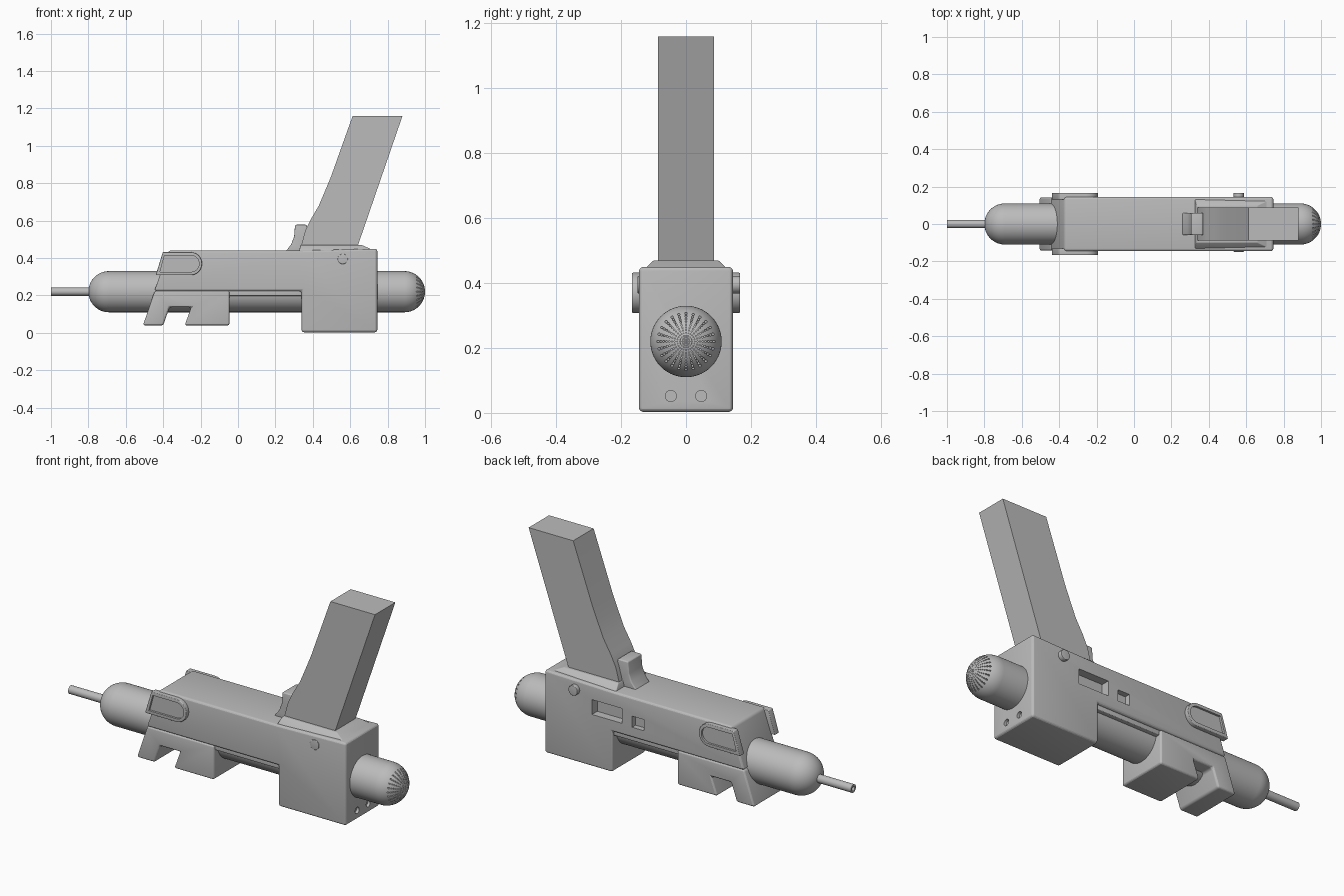
import bpy, bmesh, math
from mathutils import Matrix, Vector

if "Cube" in bpy.data.objects:
    bpy.data.objects.remove(bpy.data.objects["Cube"], do_unlink=True)

COLOUR = (0.5, 0.5, 0.5, 1)
grey = bpy.data.materials.new("plain_grey")
grey.use_nodes = True
grey.diffuse_color = COLOUR
grey.node_tree.nodes["Principled BSDF"].inputs["Base Color"].default_value = COLOUR


def add_prism(bm, pts, y0, y1):
    """Extrude a side profile (x, z) from y0 to y1."""
    face = bm.faces.new([bm.verts.new((x, y0, z)) for x, z in pts])
    res = bmesh.ops.extrude_face_region(bm, geom=[face])
    moved = [v for v in res["geom"] if isinstance(v, bmesh.types.BMVert)]
    bmesh.ops.translate(bm, verts=moved, vec=(0, y1 - y0, 0))


def add_rod(bm, centre, radius, depth, axis, sides=32):
    turn = Vector((0, 0, 1)).rotation_difference(Vector(axis)).to_matrix().to_4x4()
    bmesh.ops.create_cone(bm, cap_ends=True, segments=sides, radius1=radius, radius2=radius,
                          depth=depth, matrix=Matrix.Translation(centre) @ turn)


def box(x0, x1, z0, z1):
    return [(x0, z0), (x1, z0), (x1, z1), (x0, z1)]


def d_shape(x_low, x_high, x_round, z0, z1):
    """Straight edge at one end, half circle at the other."""
    r, zc = (z1 - z0) / 2, (z0 + z1) / 2
    s = 1 if x_round > x_low else -1
    arc = [(x_round - s * r + s * r * math.cos(a), zc + r * math.sin(a))
           for a in [math.pi * (i / 12 - 0.5) for i in range(13)]]
    return [(x_low, z0)] + arc + [(x_high, z1)]


def make(name, bm, bevel=0, cutter=None, angle=20):
    """Turn a bmesh into an object, bevel it, cut it and shade it."""
    bmesh.ops.recalc_face_normals(bm, faces=bm.faces)
    mesh = bpy.data.meshes.new(name)
    bm.to_mesh(mesh)
    bm.free()
    mesh.materials.append(grey)
    ob = bpy.data.objects.new(name, mesh)
    bpy.context.scene.collection.objects.link(ob)
    if bevel:
        mod = ob.modifiers.new("rounding", "BEVEL")
        mod.width, mod.segments, mod.limit_method = bevel, 4, "ANGLE"
        mod.angle_limit = math.radians(30)
    helper = None
    if cutter:
        helper = make(name + "_cutter", cutter)
        helper.hide_render = True
        mod = ob.modifiers.new("cut", "BOOLEAN")
        mod.operation, mod.solver, mod.object = "DIFFERENCE", "EXACT", helper
    if ob.modifiers:
        graph = bpy.context.evaluated_depsgraph_get()
        ob.data = bpy.data.meshes.new_from_object(ob.evaluated_get(graph))
        ob.data.name = name
        ob.modifiers.clear()
    if helper:
        bpy.data.objects.remove(helper, do_unlink=True)
    bpy.ops.object.select_all(action="DESELECT")
    ob.select_set(True)
    bpy.context.view_layer.objects.active = ob
    bpy.ops.object.shade_smooth_by_angle(angle=math.radians(angle))
    return ob


def prism(name, pts, y0, y1, bevel=0, cutter=None):
    bm = bmesh.new()
    add_prism(bm, pts, y0, y1)
    return make(name, bm, bevel, cutter)


AXIS_Z, R = 0.22, 0.11

# Round-ended barrel with a speckled grille at its rear
bm = bmesh.new()
arc = [math.pi / 2 * i / 14 for i in range(15)]
profile = [(-0.69 - R * math.cos(a), R * math.sin(a)) for a in arc]
profile += [(0.89 + R * math.cos(a), R * math.sin(a)) for a in reversed(arc)]
verts = [bm.verts.new((x, 0, AXIS_Z + r)) for x, r in profile]
edges = [bm.edges.new(pair) for pair in zip(verts, verts[1:])]
bmesh.ops.spin(bm, geom=verts + edges, cent=(0, 0, AXIS_Z), axis=(1, 0, 0),
               angle=2 * math.pi, steps=56)
bmesh.ops.remove_doubles(bm, verts=bm.verts, dist=0.0001)
holes = bmesh.new()
for ring in range(9):
    r = 0.018 + 0.0085 * ring
    for spoke in range(24):
        a = 2 * math.pi * spoke / 24
        surface = 0.89 + math.sqrt(R * R - r * r)
        add_rod(holes, (surface, r * math.cos(a), AXIS_Z + r * math.sin(a)),
                0.045 * r + 0.0002, 0.022, (1, 0, 0), 6)
for ring, count in ((0, 1), (0.006, 6), (0.012, 12)):
    for i in range(count):
        a = 2 * math.pi * i / count
        add_rod(holes, (1, ring * math.cos(a), AXIS_Z + ring * math.sin(a)),
                0.0014, 0.014, (1, 0, 0), 6)
make("barrel", bm, cutter=holes)

# Thin hollow muzzle rod
bm, hole = bmesh.new(), bmesh.new()
add_rod(bm, (-0.885, 0, AXIS_Z), 0.022, 0.23, (1, 0, 0))
add_rod(hole, (-1, 0, AXIS_Z), 0.012, 0.08, (1, 0, 0))
make("muzzle", bm, cutter=hole)

# Main housing with side windows and two rear sockets
cut = bmesh.new()
add_prism(cut, box(0.28, 0.46, 0.285, 0.365), 0.1, 0.2)
add_prism(cut, box(0.15, 0.22, 0.28, 0.34), 0.115, 0.2)
for y in (-0.047, 0.047):
    add_rod(cut, (0.75, y, 0.052), 0.017, 0.04, (1, 0, 0))
prism("housing", [(-0.447, 0.223), (-0.372, 0.44), (0.33, 0.44), (0.745, 0.45), (0.745, 0.003),
                  (0.34, 0.003), (0.34, 0.223)], -0.145, 0.145, 0.014, cut)

# Lower front block with a slanted gap
prism("front_block", [(-0.445, 0.225), (-0.508, 0.04), (-0.4, 0.04), (-0.366, 0.137),
                      (-0.25, 0.137), (-0.285, 0.04), (-0.045, 0.04), (-0.045, 0.225)],
      -0.143, 0.143, 0.012)
prism("gap_rib", [(-0.37, 0.15), (-0.3, 0.135), (-0.285, 0.118), (-0.24, 0.118), (-0.24, 0.15)],
      -0.03, 0.03, 0.003)

# Rails beside the barrel under the housing
for side, name in ((-1, "right_rail"), (1, "left_rail")):
    ys = sorted((side * 0.095, side * 0.13))
    prism(name, box(-0.06, 0.35, 0.198, 0.23), *ys, 0.004)

# Tapered mount below the grip
bm = bmesh.new()
bmesh.ops.create_cube(bm, size=1)
for v in bm.verts:
    high = v.co.z > 0
    v.co.x = (0.66 if high else 0.74) if v.co.x > 0 else (0.335 if high else 0.325)
    v.co.y = math.copysign(0.1 if high else 0.136, v.co.y)
    v.co.z = 0.47 if high else 0.435
make("grip_mount", bm, 0.004)


# Grip: grooved outer shell around a slightly smaller core
def grip_profile(inset, top):
    def back(z):
        return 0.653 + (z - 0.467) * 0.344 - inset
    front = [(0.32, 0.445), (0.347, 0.545), (0.376, 0.605), (0.42, 0.68), (0.456, 0.765),
             (0.485, 0.835), (0.601, 1.165)]
    front = [(x + inset, min(z, top)) for x, z in front]
    return front + [(back(top), top), (back(0.445), 0.445)]


cut = bmesh.new()
for z, x in ((0.95, 0.705), (0.85, 0.672), (0.75, 0.637)):
    add_prism(cut, d_shape(x + 0.3, x + 0.3, x, z - 0.019, z + 0.019), -0.2, 0.2)
add_prism(cut, box(0.622, 0.868, 1.142, 1.155), -0.2, 0.2)
for i in range(14):
    x = 0.632 + i * 0.016
    add_prism(cut, box(x, x + 0.007, 1.134, 1.145), -0.2, 0.2)
prism("grip", grip_profile(0, 1.165), -0.094, 0.094, 0.005, cut)
prism("grip_core", grip_profile(0.012, 1.16), -0.087, 0.087)

# Trigger
prism("trigger", [(0.255, 0.435), (0.285, 0.475), (0.3, 0.515), (0.305, 0.578), (0.368, 0.578),
                  (0.39, 0.435)], -0.06, 0.06, 0.008)

# Rimmed side panels
for side, name in ((-1, "right_panel"), (1, "left_panel")):
    cut = bmesh.new()
    add_prism(cut, d_shape(-0.417, -0.393, -0.208, 0.326, 0.414),
              *sorted((side * 0.156, side * 0.2)))
    prism(name, d_shape(-0.44, -0.402, -0.192, 0.308, 0.432),
          *sorted((side * 0.13, side * 0.167)), 0.004, cut)

# Side buttons: one raised, one nearly flush
for name, y, depth in (("left_button", 0.15, 0.034), ("right_button", -0.14, 0.018)):
    bm = bmesh.new()
    add_rod(bm, (0.56, y, 0.395), 0.027, depth, (0, 1, 0))
    make(name, bm, 0.003)
